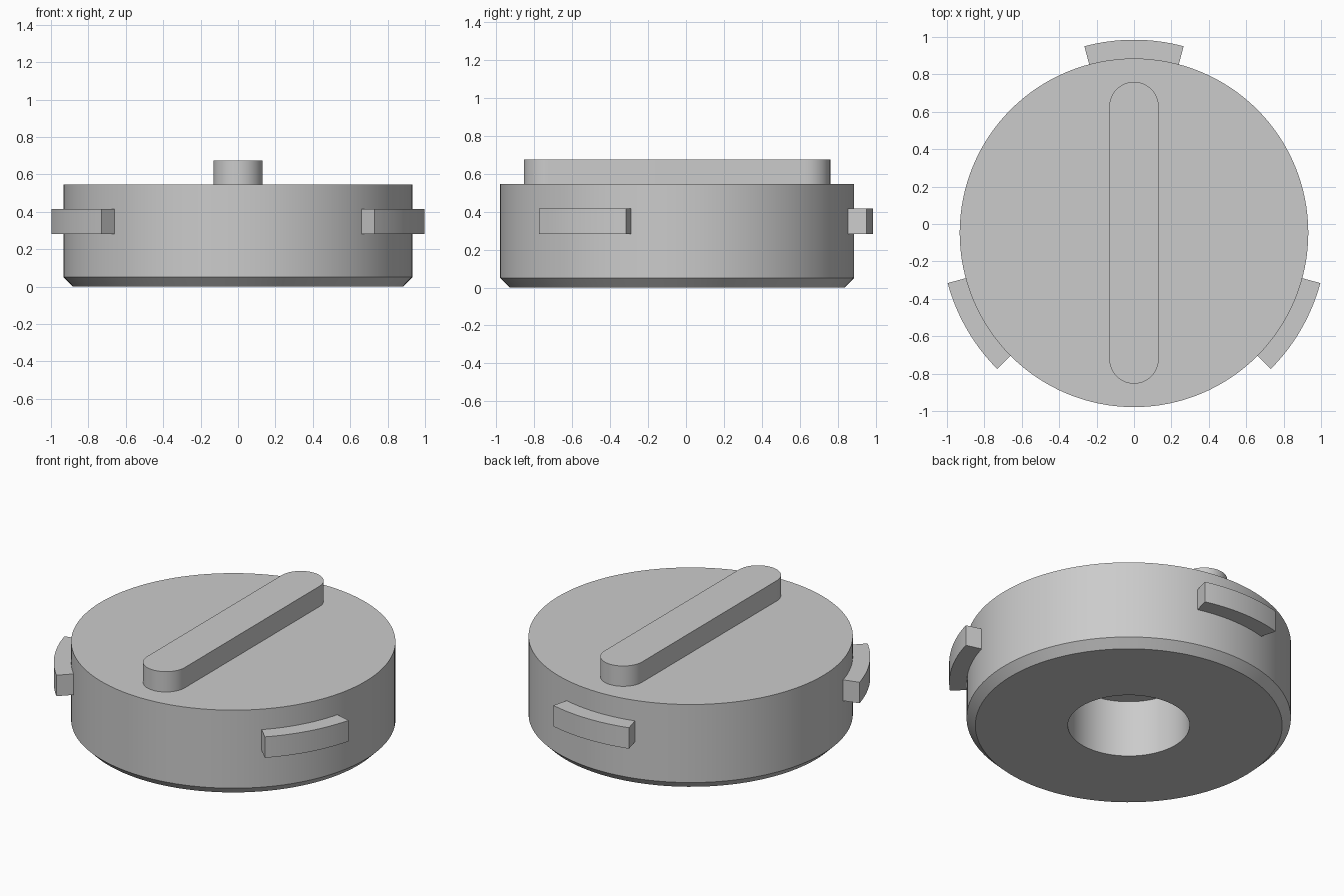
import bpy
import bmesh
from math import sin, cos, pi, radians

cube = bpy.data.objects.get("Cube")
if cube:
    bpy.data.objects.remove(cube, do_unlink=True)

CY = -0.047            # y of the cap's axis
SEGMENTS = 128

grey = bpy.data.materials.new("plain grey")
grey.use_nodes = True
colour = (0.6, 0.6, 0.6, 1)
grey.diffuse_color = colour
grey.node_tree.nodes["Principled BSDF"].inputs["Base Color"].default_value = colour


def finish(name, bm):
    """Turn a bmesh into a named, grey, smooth-by-angle object on the axis."""
    bmesh.ops.recalc_face_normals(bm, faces=bm.faces)
    mesh = bpy.data.meshes.new(name)
    bm.to_mesh(mesh)
    bm.free()
    mesh.materials.append(grey)
    obj = bpy.data.objects.new(name, mesh)
    obj.location.y = CY
    bpy.context.collection.objects.link(obj)
    bpy.ops.object.select_all(action="DESELECT")
    obj.select_set(True)
    bpy.context.view_layer.objects.active = obj
    bpy.ops.object.shade_smooth_by_angle(angle=radians(30))
    return obj


def prism(name, outline, z0, z1):
    """Extrude a flat outline from z0 up to z1."""
    bm = bmesh.new()
    face = bm.faces.new([bm.verts.new((x, y, z0)) for x, y in outline])
    top = bmesh.ops.extrude_face_region(bm, geom=[face])["geom"]
    verts = [v for v in top if isinstance(v, bmesh.types.BMVert)]
    bmesh.ops.translate(bm, verts=verts, vec=(0, 0, z1 - z0))
    return finish(name, bm)


def arc(radius, start, end, steps, y=0):
    angles = [start + (end - start) * i / steps for i in range(steps + 1)]
    return [(radius * cos(a), y + radius * sin(a)) for a in angles]


# Cap body: turned profile with a blind hole below and a chamfered lower rim
profile = [(0, 0.36), (0.35, 0.36), (0.35, 0), (0.882, 0),
           (0.932, 0.05), (0.932, 0.545), (0, 0.545)]
bm = bmesh.new()
points = [bm.verts.new((r, 0, z)) for r, z in profile]
edges = [bm.edges.new(pair) for pair in zip(points, points[1:])]
bmesh.ops.spin(bm, geom=points + edges, cent=(0, 0, 0), axis=(0, 0, 1),
               angle=2 * pi, steps=SEGMENTS)
bmesh.ops.remove_doubles(bm, verts=bm.verts, dist=0.0001)
finish("cap_body", bm)

# Grip bar: rounded-end bar across the top
HALF_WIDTH, REACH = 0.132, 0.675
outline = arc(HALF_WIDTH, 0, pi, 24, REACH) + arc(HALF_WIDTH, pi, 2 * pi, 24, -REACH)
prism("grip_bar", outline, 0.535, 0.674)

# Locking tabs: three curved lugs around the side
for name, degrees in (("back", 90), ("right", 210), ("left", 330)):
    start, end = radians(degrees - 14.9), radians(degrees + 14.9)
    outline = arc(1.032, start, end, 16) + arc(0.9, end, start, 16)
    prism(name + "_locking_tab", outline, 0.282, 0.415)
